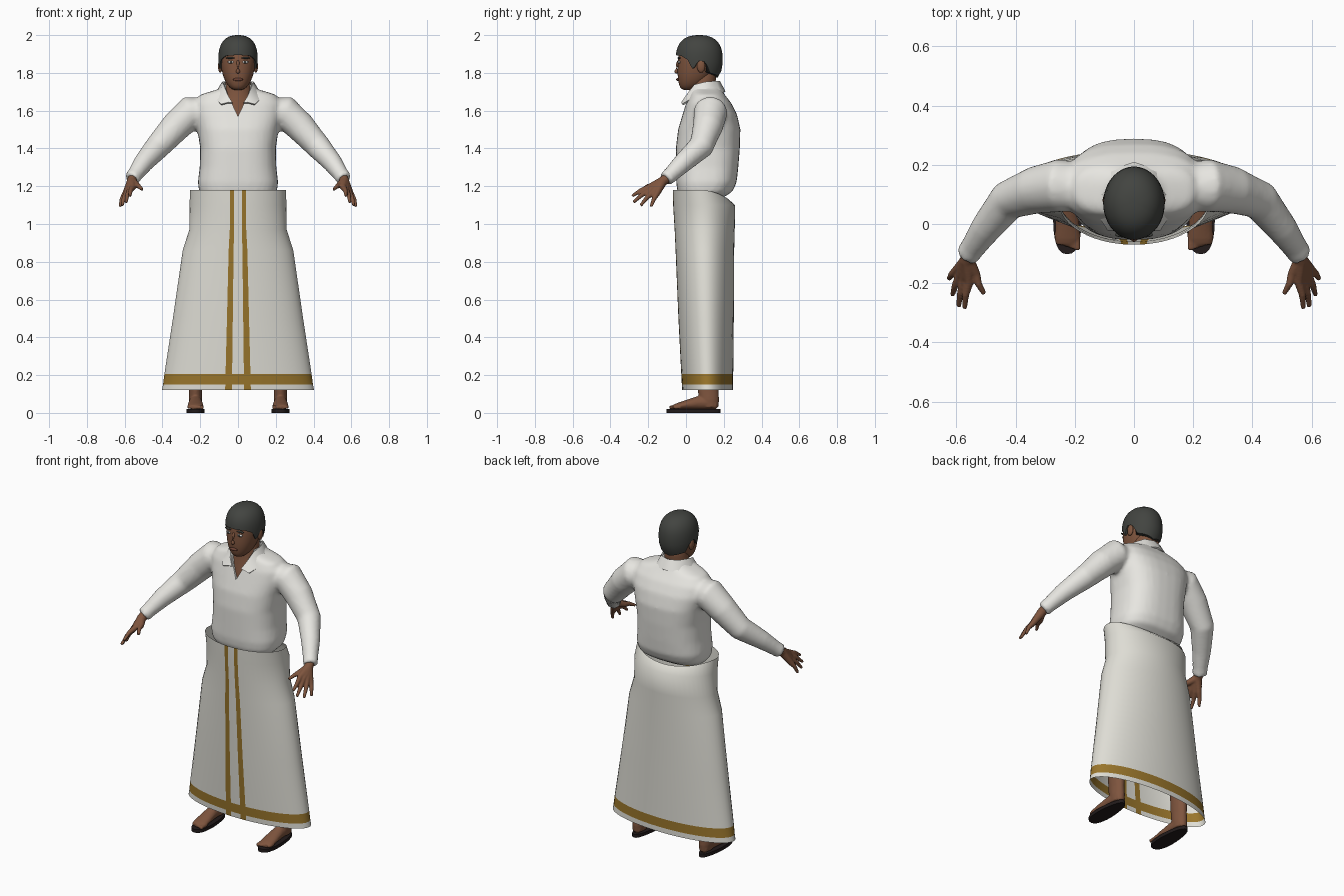
import bpy, bmesh
from math import sin, cos, pi, radians
from mathutils import Vector, Matrix

cube = bpy.data.objects.get("Cube")
if cube:
    bpy.data.objects.remove(cube)


def material(name, *rgb):
    m = bpy.data.materials.new(name)
    m.use_nodes = True
    m.diffuse_color = (*rgb, 1)
    m.node_tree.nodes["Principled BSDF"].inputs["Base Color"].default_value = (*rgb, 1)
    return m


SHIRT = material("shirt white", 0.80, 0.79, 0.75)
CLOTH = material("wrap cream", 0.74, 0.73, 0.67)
GOLD = material("border gold", 0.32, 0.18, 0.025)
SKIN = material("skin brown", 0.21, 0.09, 0.048)
LIP = material("lip brown", 0.15, 0.055, 0.035)
HAIR = material("hair charcoal", 0.055, 0.058, 0.052)
SOLE = material("sandal black", 0.016, 0.011, 0.011)
EYE = material("eye white", 0.70, 0.68, 0.65)


def power(v, n):
    return abs(v) ** (2 / n) * (1 if v >= 0 else -1)


def ring(z, rx, front, back, n=2.0, count=32, cx=0.0):
    """Horizontal rounded cross-section between a front and a back depth."""
    mid, ry = (front + back) / 2, (back - front) / 2
    angles = [2 * pi * i / count for i in range(count)]
    return [Vector((cx + rx * power(sin(a), n), mid - ry * power(cos(a), n), z)) for a in angles]


def tube(path, count=14):
    """Rings along a path of (x, y, z, radius)."""
    pts = [Vector(p[:3]) for p in path]
    rings = []
    for i, p in enumerate(path):
        way = pts[min(i + 1, len(pts) - 1)] - pts[max(i - 1, 0)]
        turn = way.to_track_quat('Z', 'Y')
        rings.append([pts[i] + turn @ Vector((p[3] * cos(2 * pi * k / count),
                                              p[3] * sin(2 * pi * k / count), 0))
                      for k in range(count)])
    return rings


def loft(bm, rings, cap=True, closed=True):
    rows = [[bm.verts.new(p) for p in r] for r in rings]
    n = len(rows[0])
    for a, b in zip(rows, rows[1:]):
        for i in range(n if closed else n - 1):
            j = (i + 1) % n
            bm.faces.new((a[i], a[j], b[j], b[i]))
    if cap:
        bm.faces.new(rows[0])
        bm.faces.new(rows[-1])


def build(name, bm, *mats, voxel=0, smooth=0, subsurf=0, thick=0, cutter=None, angle=50):
    bmesh.ops.recalc_face_normals(bm, faces=bm.faces[:])
    mesh = bpy.data.meshes.new(name)
    bm.to_mesh(mesh)
    bm.free()
    ob = bpy.data.objects.new(name, mesh)
    bpy.context.collection.objects.link(ob)
    for m in mats:
        mesh.materials.append(m)
    if voxel:
        mod = ob.modifiers.new("blend", 'REMESH')
        mod.mode, mod.voxel_size = 'VOXEL', voxel
    if smooth:
        mod = ob.modifiers.new("soften", 'SMOOTH')
        mod.factor, mod.iterations = 0.5, smooth
    if thick:
        mod = ob.modifiers.new("thickness", 'SOLIDIFY')
        mod.thickness, mod.offset = thick, 0
    if subsurf:
        ob.modifiers.new("round", 'SUBSURF').levels = subsurf
    if cutter:
        mod = ob.modifiers.new("neckline", 'BOOLEAN')
        mod.operation, mod.solver, mod.object = 'DIFFERENCE', 'EXACT', cutter
    bpy.ops.object.select_all(action='DESELECT')
    ob.select_set(True)
    bpy.context.view_layer.objects.active = ob
    for mod in list(ob.modifiers):
        bpy.ops.object.modifier_apply(modifier=mod.name)
    bpy.ops.object.shade_smooth_by_angle(angle=radians(angle))
    return ob


def lofted(name, rings, mat, **options):
    bm = bmesh.new()
    loft(bm, rings, options.pop("cap", True), options.pop("closed", True))
    return build(name, bm, mat, **options)


def ellipsoid(name, mat, place, size):
    bm = bmesh.new()
    bmesh.ops.create_uvsphere(bm, u_segments=16, v_segments=10, radius=1,
                              matrix=Matrix.Translation(place) @ Matrix.Diagonal((*size, 1)))
    return build(name, bm, mat)


# Wrapped skirt: open sheet with gold hem band and two front stripes
half = [0, 0.08, 0.17] + [0.17 + (pi - 0.17) * i / 24 for i in range(1, 25)]
turns = half + [2 * pi - a for a in reversed(half[1:-1])]
wrap_rows = [(1.18, .255, -.07, .22), (1.10, .256, -.068, .26), (.97, .258, -.06, .258),
             (.86, .293, -.055, .255), (.50, .345, -.04, .253), (.205, .39, -.025, .25),
             (.15, .397, -.022, .25), (.12, .403, -.02, .25)]
rows = []
for z, rx, front, back in wrap_rows:
    mid, ry = (front + back) / 2, (back - front) / 2
    dip = 0.045 if z > 1.15 else 0
    rows.append([Vector((rx * sin(a), mid - ry * cos(a), z - dip * max(0, -cos(a)) ** 2))
                 for a in turns])
bm = bmesh.new()
loft(bm, rows, cap=False)
for i, f in enumerate(bm.faces):
    row, col = divmod(i, len(turns))
    f.material_index = int(row == 5 or col in (1, len(turns) - 2))
build("wrapped_skirt", bm, CLOTH, GOLD)

# Shirt: torso and sleeves blended, with a V neckline cut out
bm = bmesh.new()
loft(bm, [ring(*r, n=2.6) for r in (
    (1.13, .17, -.02, .18), (1.17, .205, -.045, .245), (1.22, .213, -.052, .268),
    (1.30, .203, -.053, .277), (1.40, .20, -.054, .285), (1.50, .215, -.042, .288),
    (1.58, .235, -.018, .27), (1.64, .235, .0, .24), (1.685, .20, .02, .205),
    (1.715, .10, .02, .185), (1.74, .076, .03, .17))])
for s in (1, -1):
    loft(bm, tube([(s * x, y, z, r) for x, y, z, r in (
        (.15, .12, 1.59, .075), (.25, .13, 1.59, .09), (.33, .115, 1.515, .08),
        (.425, .08, 1.41, .067), (.50, -.015, 1.325, .053), (.545, -.08, 1.262, .042),
        (.563, -.107, 1.237, .042))], 20))
vee = bmesh.new()
loft(vee, [[Vector((x, y, z)) for x, z in ((0, 1.57), (.075, 1.73), (.075, 1.82),
                                           (-.075, 1.82), (-.075, 1.73))] for y in (-.2, .06)])
cutter = build("neckline_cutter", vee)
cutter.hide_render = True
build("shirt", bm, SHIRT, voxel=.012, smooth=4, cutter=cutter)
bpy.data.objects.remove(cutter)

# Folded collar with two points
edge = [((0, .175, 1.755), (0, .205, 1.70)), ((.055, .155, 1.755), (.08, .18, 1.69)),
        ((.08, .10, 1.75), (.122, .10, 1.68)), ((.073, .045, 1.735), (.118, .03, 1.66)),
        ((.052, .005, 1.68), (.088, -.018, 1.632)), ((.03, -.012, 1.64), (.05, -.02, 1.642))]
flip = Vector((-1, 1, 1))
collar = []
for k in (0, 1):
    side = [Vector(e[k]) for e in edge]
    collar.append([p * flip for p in reversed(side[1:])] + side)
lofted("collar", collar, SHIRT, cap=False, closed=False, thick=.01)

# Neck with the open chest
lofted("neck", [ring(*r) for r in ((1.53, .10, -.01, .15), (1.57, .10, -.008, .15),
                                   (1.64, .09, .006, .15), (1.70, .072, .02, .15),
                                   (1.76, .066, .02, .16), (1.84, .06, .04, .16))],
       SKIN, subsurf=1)

# Head and face
lofted("head", [ring(*r, n=2.2) for r in (
    (1.708, .022, -.015, .03), (1.722, .045, -.033, .07), (1.75, .066, -.04, .11),
    (1.79, .082, -.046, .14), (1.84, .092, -.044, .165), (1.89, .095, -.043, .175),
    (1.94, .086, -.03, .165), (1.975, .05, .02, .12))], SKIN, subsurf=1)
lofted("nose", tube([(0, -.036, 1.87, .008), (0, -.05, 1.835, .010), (0, -.054, 1.812, .014),
                     (0, -.045, 1.797, .010)]), SKIN, subsurf=1)
ellipsoid("lips", LIP, (0, -.043, 1.765), (.026, .009, .009))
for s, side in ((1, "left"), (-1, "right")):
    ellipsoid(side + "_eye", EYE, (s * .038, -.036, 1.857), (.018, .008, .007))
    ellipsoid(side + "_iris", HAIR, (s * .037, -.041, 1.857), (.007, .005, .007))
    ellipsoid(side + "_eyebrow", HAIR, (s * .04, -.036, 1.879), (.024, .009, .005))
    ellipsoid(side + "_ear", SKIN, (s * .094, .08, 1.835), (.012, .022, .034))

# Hair cap rising from a shaped hairline to the crown
hairline = [(0, 1.895), (40, 1.89), (60, 1.87), (74, 1.815), (88, 1.865),
            (104, 1.86), (120, 1.80), (180, 1.775)]


def hair_start(deg):
    for (a, za), (b, zb) in zip(hairline, hairline[1:]):
        if deg <= b:
            return za + (zb - za) * (deg - a) / (b - a)


hair_rows = []
for v in range(-1, 11):
    row = []
    for i in range(60):
        a = 2 * pi * i / 60
        low = hair_start(min(i * 6, 360 - i * 6))
        z = low + (2.0 - low) * sin(max(v, 0) / 10 * pi / 2) * 0.999
        out = (1 - (abs(z - 1.87) / .13) ** 2.5) ** 0.4
        if v < 0:
            out *= 0.86
        row.append(Vector((.104 * out * sin(a), .07 - .124 * out * cos(a), z)))
    hair_rows.append(row)
lofted("hair", hair_rows, HAIR)

# Hands: four fingers and a thumb blended at the wrist
fingers = [((.557, -.195, 1.195), (.572, -.285, 1.148)), ((.572, -.19, 1.18), (.592, -.278, 1.115)),
           ((.587, -.175, 1.168), (.613, -.24, 1.098)), ((.597, -.155, 1.16), (.625, -.185, 1.092)),
           ((.535, -.17, 1.205), (.506, -.236, 1.182))]
for s, side in ((1, "left"), (-1, "right")):
    bm = bmesh.new()
    for base, tip in fingers:
        base, tip = Vector(base), Vector(tip)
        bend = base.lerp(tip, 0.5) + Vector((.004, 0, .006))
        path = [(Vector((.552, -.085, 1.255)), .027), (Vector((.563, -.125, 1.225)), .026),
                (base, .017), (bend, .012), (tip, .008)]
        loft(bm, tube([(s * p.x, p.y, p.z, r) for p, r in path], 10))
    build(side + "_hand", bm, SKIN, voxel=.0045, smooth=2)

# Legs, feet and sandals
for s, side in ((1, "left"), (-1, "right")):
    cx = s * .225
    bm = bmesh.new()
    loft(bm, [ring(*r, cx=cx, count=20) for r in (
        (.03, .032, .08, .172), (.07, .036, .07, .175), (.12, .034, .062, .172),
        (.22, .04, .06, .175), (.40, .055, .05, .19), (.60, .06, .05, .18))])
    # Foot sections run from heel to toes
    loft(bm, [[Vector((cx + w * cos(2 * pi * k / 16), y,
                       .018 + h / 2 + h / 2 * sin(2 * pi * k / 16))) for k in range(16)]
              for y, w, h in ((.16, .026, .05), (.12, .034, .075), (.06, .036, .07),
                              (0, .041, .05), (-.05, .042, .033), (-.07, .036, .024))])
    for t in range(5):
        x = cx + s * (t - 2) * .017
        loft(bm, tube([(x, -.03, .032, .011), (x, -.088 + t * .006, .029, .0105 - t * .0008)], 10))
    build(side + "_foot", bm, SKIN, voxel=.005, smooth=3)
    outline = []
    for k in range(28):
        a = 2 * pi * k / 28
        outline.append((cx + (.047 + .008 * cos(a)) * power(sin(a), 2.5), .04 - .142 * cos(a)))
    lofted(side + "_sandal", [[Vector((x, y, z)) for x, y in outline] for z in (0, .02)], SOLE)
